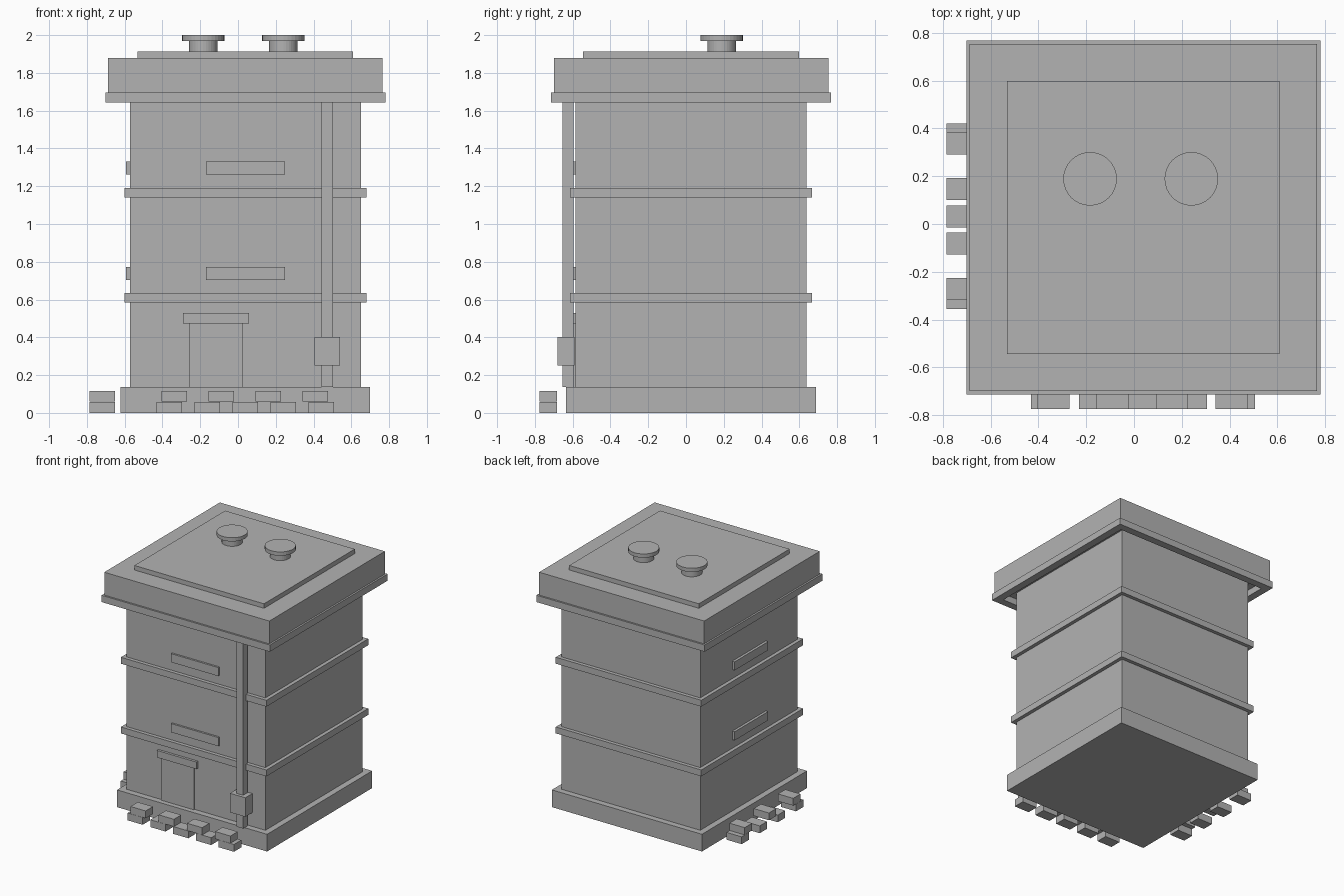
import bpy
import bmesh

if "Cube" in bpy.data.objects:
    bpy.data.objects.remove(bpy.data.objects["Cube"])

grey = bpy.data.materials.new("plain_grey")
grey.diffuse_color = (0.45, 0.45, 0.45, 1)
grey.use_nodes = True
grey.node_tree.nodes["Principled BSDF"].inputs["Base Color"].default_value = grey.diffuse_color


def finish(name, bm):
    mesh = bpy.data.meshes.new(name)
    bm.to_mesh(mesh)
    bm.free()
    mesh.materials.append(grey)
    obj = bpy.data.objects.new(name, mesh)
    bpy.context.collection.objects.link(obj)
    return obj


def box(name, x, y, z):
    """Box from (low, high) pairs on each axis."""
    bm = bmesh.new()
    bmesh.ops.create_cube(bm, size=1)
    for v in bm.verts:
        v.co = [(a + b) / 2 + c * (b - a) for (a, b), c in zip((x, y, z), v.co)]
    return finish(name, bm)


CX, CY = 0.039, 0.027  # shared centre of the stacked square parts


def slab(name, half, z0, z1):
    return box(name, (CX - half, CX + half), (CY - half, CY + half), (z0, z1))


def disc(name, x, y, r, z0, z1):
    bm = bmesh.new()
    bmesh.ops.create_cone(bm, cap_ends=True, segments=32, radius1=r, radius2=r, depth=z1 - z0)
    bmesh.ops.translate(bm, verts=bm.verts, vec=(x, y, (z0 + z1) / 2))
    return finish(name, bm)


# Stacked walls, base, bands and roof
slab("base", 0.661, 0, 0.137)
slab("walls", 0.612, 0.137, 1.695)
slab("lower_band", 0.641, 0.585, 0.636)
slab("upper_band", 0.641, 1.14, 1.191)
slab("roof", 0.727, 1.695, 1.878)
slab("roof_panel", 0.571, 1.878, 1.914)

# Open eave trim made of four bars below the roof
h, w = 0.741, 0.06
for side, s in (("left", -1), ("right", 1)):
    xs = sorted((CX + s * h, CX + s * (h - w)))
    box("eave_" + side, xs, (CY - h, CY + h), (1.642, 1.696))
for side, s in (("front", -1), ("back", 1)):
    ys = sorted((CY + s * h, CY + s * (h - w)))
    box("eave_" + side, (CX - h + w, CX + h - w), ys, (1.642, 1.696))

# Roof vents
for side, x in (("left", -0.184), ("right", 0.24)):
    disc("vent_stem_" + side, x, 0.189, 0.075, 1.914, 1.97)
    disc("vent_cap_" + side, x, 0.189, 0.112, 1.97, 2.0)

# Window strips on the front and left walls
for floor, z in (("lower", (0.704, 0.773)), ("upper", (1.262, 1.33))):
    box("front_window_" + floor, (-0.17, 0.248), (-0.6, -0.57), z)
    box("left_window_" + floor, (-0.594, -0.56), (-0.185, 0.235), z)

# Door with lintel
box("door", (-0.26, 0.027), (-0.595, -0.57), (0.137, 0.475))
box("door_lintel", (-0.292, 0.058), (-0.605, -0.57), (0.473, 0.529))

# Drainpipe and its box
box("drainpipe", (0.443, 0.502), (-0.653, -0.595), (0.137, 1.642))
box("drainpipe_box", (0.405, 0.54), (-0.679, -0.59), (0.25, 0.402))


# Stacked loose blocks along the front and left
def block(name, x, y, layer):
    z = 0.059 * layer
    box(name, (x - 0.067, x + 0.067), (y - 0.046, y + 0.046), (z, z + 0.058))


for i in range(5):
    block("front_block_low", -0.364 + 0.201 * i, -0.729, 0)
for i in range(4):
    block("front_block_high", -0.338 + 0.249 * i, -0.729, 1)
for i in range(4):
    block("left_block_low", -0.718, 0.375 - 0.228 * i, 0)
for i in range(3):
    block("left_block_high", -0.718, 0.337 - 0.305 * i, 1)
